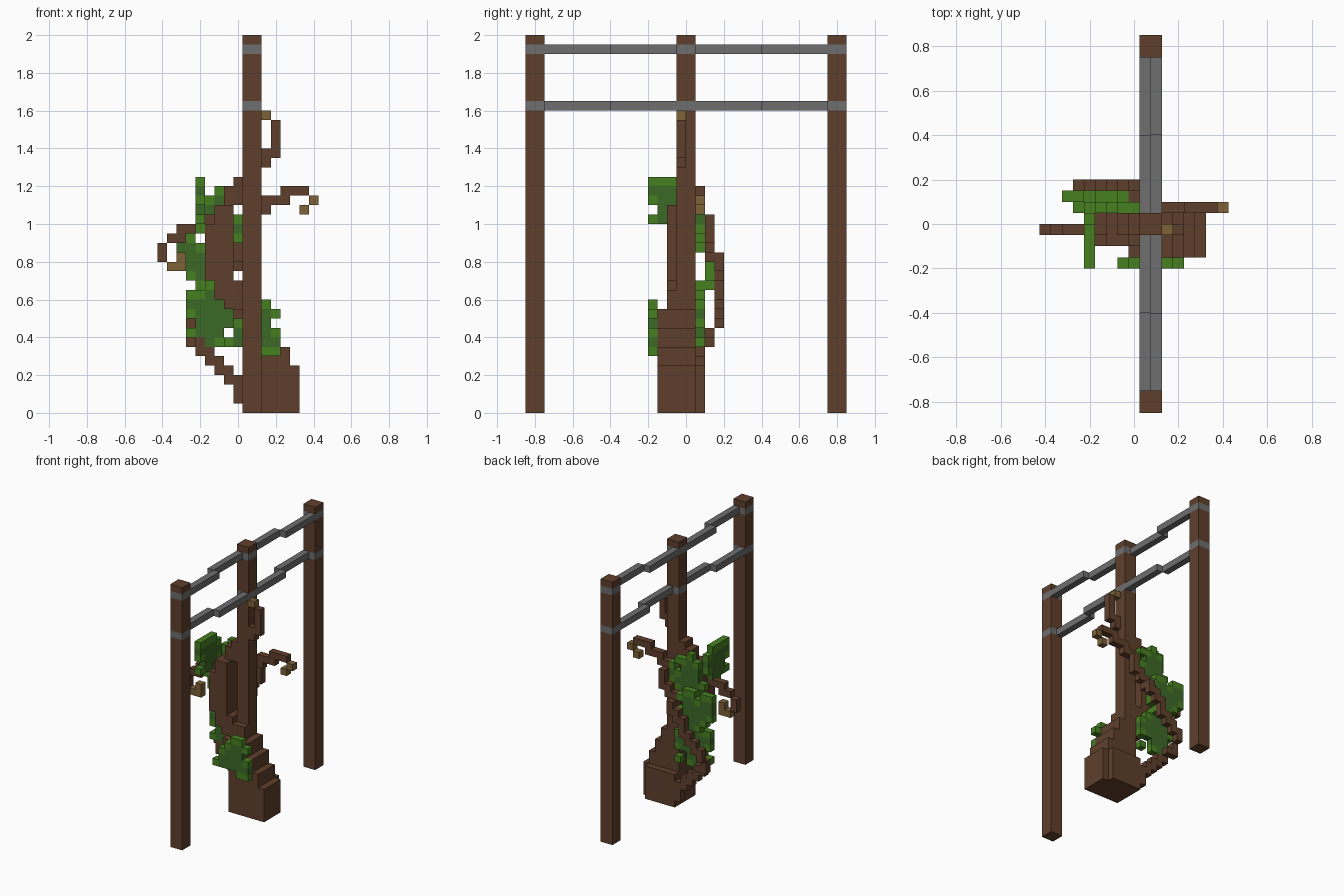
import bpy, bmesh
from mathutils import Vector

cube = bpy.data.objects.get("Cube")
if cube:
    bpy.data.objects.remove(cube, do_unlink=True)

U = 0.05                                  # block size
ORIGIN = Vector((-0.425, 0, 0))           # corner of block (0, 0, 0)


def material(name, code):
    def linear(c):
        c /= 255
        return c / 12.92 if c <= 0.04045 else ((c + 0.055) / 1.055) ** 2.4
    col = [linear(c) for c in bytes.fromhex(code)] + [1]
    m = bpy.data.materials.new(name)
    m.use_nodes = True
    m.diffuse_color = col
    m.node_tree.nodes["Principled BSDF"].inputs["Base Color"].default_value = col
    return m


BARK = material("bark brown", "5f3f2b")
METAL = material("wire grey", "6e6e6e")
TIP = material("tendril tan", "7d6237")
LIGHT = material("leaf light green", "478020")
DARK = material("leaf dark green", "3c6826")

AXES = [(1, 0, 0), (0, 1, 0), (0, 0, 1)]


def build(name, cells):
    """Make one mesh from {block: material}, keeping only the outer faces."""
    mats = list(dict.fromkeys(cells.values()))
    bm = bmesh.new()
    for cell, mat in cells.items():
        base = Vector(cell)
        for a in range(3):
            n, u, v = (Vector(AXES[(a + s) % 3]) for s in range(3))
            for side in (0, 1):
                if tuple(int(c) for c in base + n * (2 * side - 1)) in cells:
                    continue
                p = base + n * side
                ring = [p, p + u, p + u + v, p + v]
                if not side:
                    ring.reverse()
                f = bm.faces.new([bm.verts.new(ORIGIN + q * U) for q in ring])
                f.material_index = mats.index(mat)
    bmesh.ops.remove_doubles(bm, verts=bm.verts, dist=U / 100)
    me = bpy.data.meshes.new(name)
    bm.to_mesh(me)
    bm.free()
    for m in mats:
        me.materials.append(m)
    ob = bpy.data.objects.new(name, me)
    bpy.context.collection.objects.link(ob)
    return ob


def block(xs, ys, zs, mat=BARK):
    return {(x, y, z): mat for x in range(*xs) for y in range(*ys) for z in range(*zs)}


def path(points, mat=BARK):
    """Stepped line of blocks through the given points."""
    cells = {points[0]: mat}
    last = points[0]
    for a, b in zip(points, points[1:]):
        for s in range(1, 41):
            c = tuple(round(v) for v in Vector(a).lerp(Vector(b), s / 40))
            if c[0] != last[0] and c[2] != last[2]:
                cells[(last[0], c[1], c[2])] = mat
            cells[c] = mat
            last = c
    return cells


def leaf(name, rows, place):
    """Flat leaf from a mask, top row first; tips and top edge are lighter."""
    rows = rows.split()
    mask = {(c, len(rows) - 1 - r) for r, row in enumerate(rows)
            for c, ch in enumerate(row) if ch == "#"}
    cells = {}
    for c, r in mask:
        near = sum(q in mask for q in ((c - 1, r), (c + 1, r), (c, r - 1), (c, r + 1)))
        tip = near <= 2 or (c, r + 1) not in mask
        cells[place(c, r)] = LIGHT if tip else DARK
    build(name, cells)


# Fence posts with wire bands
LOW, HIGH = 32, 38
for name, y in (("front", -17), ("middle", -1), ("back", 15)):
    cells = block((9, 11), (y, y + 2), (0, 40))
    for z in (LOW, HIGH):
        cells.update(block((9, 11), (y, y + 2), (z, z + 1), METAL))
    build(name + "_post", cells)

# Zigzag wires
for name, z, order in (("lower", LOW, (9, 10, 10, 9)), ("upper", HIGH, (10, 9, 9, 10))):
    spans = ((-15, -8), (-8, -1), (1, 8), (8, 15))
    for n, (x, ys) in enumerate(zip(order, spans)):
        build(f"{name}_wire_{n}", block((x, x + 1), ys, (z, z + 1), METAL))

# Trunk: flared base at one side, leaning round the post
trunk = {}
for xs, ys, zs in (
        ((9, 14), (-3, 2), (0, 5)), ((13, 15), (-3, 1), (0, 5)),
        ((9, 14), (-3, 1), (5, 7)), ((9, 13), (-3, 1), (7, 9)),
        ((8, 12), (-3, 1), (9, 11)), ((7, 11), (-2, 1), (11, 13)),
        ((6, 9), (-2, 1), (12, 14)), ((5, 8), (-2, 1), (14, 20)),
        ((5, 8), (-1, 1), (20, 21)), ((6, 8), (-2, 1), (20, 22)),
        ((7, 9), (-1, 1), (22, 24)), ((8, 9), (-1, 1), (24, 25))):
    trunk.update(block(xs, ys, zs))
for x, y, z in list(trunk):
    if x in (9, 10) and y in (-1, 0):     # room for the post
        del trunk[(x, y, z)]
build("trunk", trunk)

# Vine climbing behind the trunk and ending in a curled branch
vine = path([(9, 1, 1), (8, 1, 1), (8, 1, 2), (6, 1, 4), (4, 1, 6), (3, 2, 8),
             (3, 3, 9), (8, 3, 16), (9, 2, 17), (10, 2, 20), (11, 1, 21),
             (11, 1, 22), (13, 1, 22), (13, 1, 23), (15, 1, 23)])
vine.update({(16, 1, 22): TIP, (15, 1, 21): TIP})
build("vine", vine)

# Small curled twigs
twig = path([(4, -1, 19), (2, -1, 19), (1, -1, 18), (0, -1, 17), (0, -1, 16)])
twig.pop((1, -1, 19), None)
twig.pop((0, -1, 18), None)
twig.update(path([(1, -1, 15), (2, -1, 15), (2, -1, 16)], TIP))
build("side_twig", twig)
twig = path([(11, -1, 26), (11, -1, 27), (12, -1, 27), (12, -1, 30)])
twig[(11, -1, 31)] = TIP
build("upper_twig", twig)

# Leaves
leaf("front_leaf", "...##. ..#### .####. .##### ###### ....##",
     lambda c, r: (7 + c, -4, 6 + r))
leaf("side_leaf", "####. ##### ##### .#### ####. ..##.",
     lambda c, r: (4, c - 4, 19 + r))
leaf("back_leaf_top", "..#... .####. .###.# .##### ###### .####. ..##..",
     lambda c, r: (4 + c, 1, 17 + r))
leaf("back_leaf_middle", "##.##. ###### #####. ###### .##### ..###.",
     lambda c, r: (2 + c, 2, 13 + r))
leaf("back_leaf_bottom", "..##.. #####. ###### ###### .##### ####.. .###.#",
     lambda c, r: (3 + c, 1, 7 + r))
